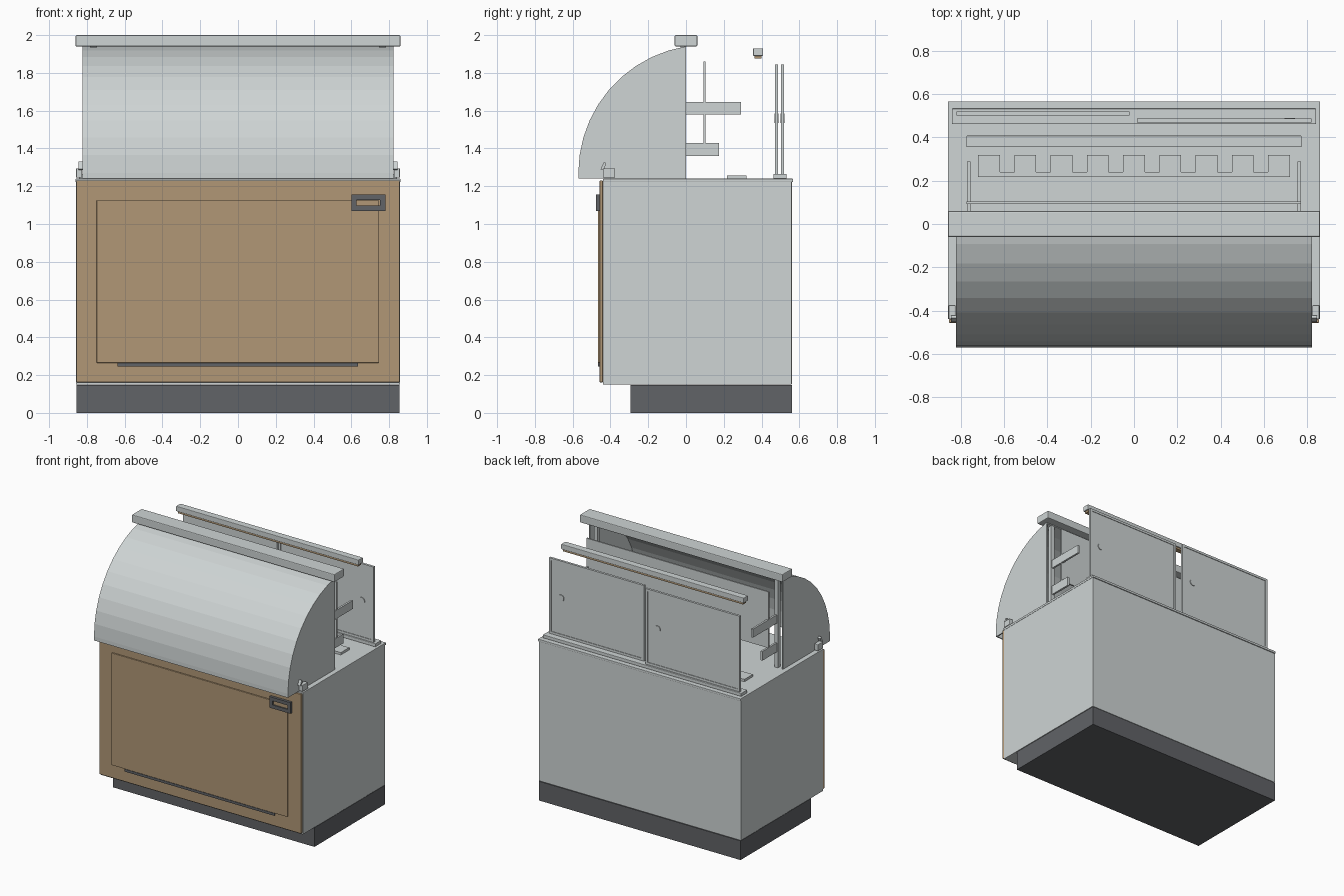
import bpy, bmesh, math
from mathutils import Vector

cube = bpy.data.objects.get("Cube")
if cube:
    bpy.data.objects.remove(cube, do_unlink=True)


def material(name, rgb):
    m = bpy.data.materials.new(name)
    m.use_nodes = True
    m.diffuse_color = (*rgb, 1)
    m.node_tree.nodes["Principled BSDF"].inputs["Base Color"].default_value = (*rgb, 1)
    return m


GREY = material("pale_grey", (0.62, 0.66, 0.66))
TAN = material("tan_wood", (0.44, 0.31, 0.18))
DARK = material("charcoal", (0.12, 0.125, 0.135))


def finish(name, bm, mat):
    bmesh.ops.recalc_face_normals(bm, faces=bm.faces)
    mesh = bpy.data.meshes.new(name)
    bm.to_mesh(mesh)
    bm.free()
    mesh.materials.append(mat)
    ob = bpy.data.objects.new(name, mesh)
    bpy.context.collection.objects.link(ob)
    return ob


def box(name, x, y, z, mat=GREY, bevel=0):
    """Box given by its (low, high) range on each axis."""
    bm = bmesh.new()
    bmesh.ops.create_cube(bm, size=1)
    for v in bm.verts:
        v.co = Vector([r[0] if c < 0 else r[1] for c, r in zip(v.co, (x, y, z))])
    ob = finish(name, bm, mat)
    if bevel:
        mod = ob.modifiers.new("bevel", "BEVEL")
        mod.width, mod.segments = bevel, 2
    return ob


def prism(name, points, axis, low, high, mat=GREY):
    """Extrude a closed outline: axis 0 takes (y, z) points, axis 2 takes (x, y)."""
    bm = bmesh.new()
    place = (lambda p: (low, *p)) if axis == 0 else (lambda p: (*p, low))
    face = bm.faces.new([bm.verts.new(place(p)) for p in points])
    ext = bmesh.ops.extrude_face_region(bm, geom=[face])
    shift = Vector((0, 0, 0))
    shift[axis] = high - low
    bmesh.ops.translate(bm, vec=shift, verts=[g for g in ext["geom"] if isinstance(g, bmesh.types.BMVert)])
    return finish(name, bm, mat)


def frame(name, x, y, z, w, mat):
    """Rectangular frame of four bars facing the y axis."""
    box(name + "_bottom", x, y, (z[0], z[0] + w), mat)
    box(name + "_top", x, y, (z[1] - w, z[1]), mat)
    inner = (z[0] + w, z[1] - w)
    box(name + "_side_a", (x[0], x[0] + w), y, inner, mat)
    box(name + "_side_b", (x[1] - w, x[1]), y, inner, mat)


# Cabinet
box("plinth", (-.855, .855), (-.295, .56), (0, .147), DARK)
box("cabinet_body", (-.858, .858), (-.44, .56), (.15, 1.225), GREY, .003)
box("worktop", (-.86, .86), (-.44, .567), (1.222, 1.24), GREY, .003)
box("front_board", (-.855, .855), (-.457, -.44), (.162, 1.23), TAN, .003)
box("front_raised_panel", (-.748, .746), (-.467, -.456), (.265, 1.125), TAN, .002)
box("front_vent_strip", (-.638, .635), (-.467, -.456), (.245, .264), DARK)
frame("front_handle", (.6, .78), (-.477, -.456), (1.07, 1.155), .027, DARK)

# Curved hood: an open shell closed by flat ends
radius, cy, cz, steps = .679, .109, 1.27, 10
end_angle = math.acos(-cy / radius)


def arc(r):
    pts = [(cy - r, 1.24)]
    for i in range(steps + 1):
        a = math.pi + (end_angle - math.pi) * i / steps
        pts.append((cy + r * math.cos(a), cz + r * math.sin(a)))
    return pts


outer = arc(radius)
prism("curved_hood", outer + arc(radius - .008)[::-1], 0, -.822, .822)
for side, s in (("left", 1), ("right", -1)):
    prism(side + "_hood_end", outer + [(0, 1.24)], 0, s * .814, s * .823)
box("hood_top_rail", (-.86, .86), (-.06, .06), (1.94, 2), GREY, .006)

# Uprights, shelf brackets and hood clips on both sides
for side, s in (("left", 1), ("right", -1)):
    def pair(a, b):
        return tuple(sorted((s * a, s * b)))
    box(side + "_upright", pair(.75, .78), (-.03, 0), (1.24, 1.94))
    box(side + "_upper_bracket", pair(.756, .771), (0, .29), (1.58, 1.645))
    box(side + "_lower_bracket", pair(.756, .771), (0, .175), (1.36, 1.43))
    box(side + "_clip_block", pair(.825, .857), (-.44, -.375), (1.245, 1.295), GREY, .004)
    prism(side + "_clip_lever", [(-.452, 1.29), (-.437, 1.285), (-.422, 1.32), (-.434, 1.33)],
          0, s * .822, s * .845)

# Inner glass sheet and lamp bar
box("inner_sheet", (-.775, .772), (.093, .104), (1.43, 1.86))
box("lamp_bar", (-.775, .775), (.355, .408), (1.89, 1.93), GREY, .004)
box("lamp_strip", (-.765, .765), (.363, .4), (1.875, 1.891), TAN)

# Comb-shaped holder lying on the worktop
comb = [(.72, .218), (-.72, .218)]
for i in range(9):
    mid = (i - 4) * .1675
    a, b = max(mid - .05, -.72), min(mid + .05, .72)
    if i:
        comb.append((a, .24))
    comb += [(a, .32), (b, .32)]
    if i < 8:
        comb.append((b, .24))
prism("comb_holder", comb, 2, 1.24, 1.258)

# Sliding rear doors with round finger pulls
box("door_track", (-.842, .842), (.462, .533), (1.24, 1.265), GREY, .003)
for side, x, y, pull in (("left", (.015, .82), (.47, .488), .72),
                         ("right", (-.82, -.02), (.502, .52), -.12)):
    z = (1.265, 1.845)
    frame(side + "_door_frame", x, y, z, .018, GREY)
    mid = sum(y) / 2
    box(side + "_door_panel", (x[0] + .015, x[1] - .015), (mid - .005, mid + .005), (z[0] + .015, z[1] - .015))
    bpy.ops.mesh.primitive_cylinder_add(vertices=24, radius=.025, depth=.02,
                                        location=(pull, mid, 1.56), rotation=(math.pi / 2, 0, 0))
    ob = bpy.context.object
    ob.name = side + "_door_pull"
    ob.data.materials.append(GREY)
    bpy.ops.object.shade_smooth_by_angle()
